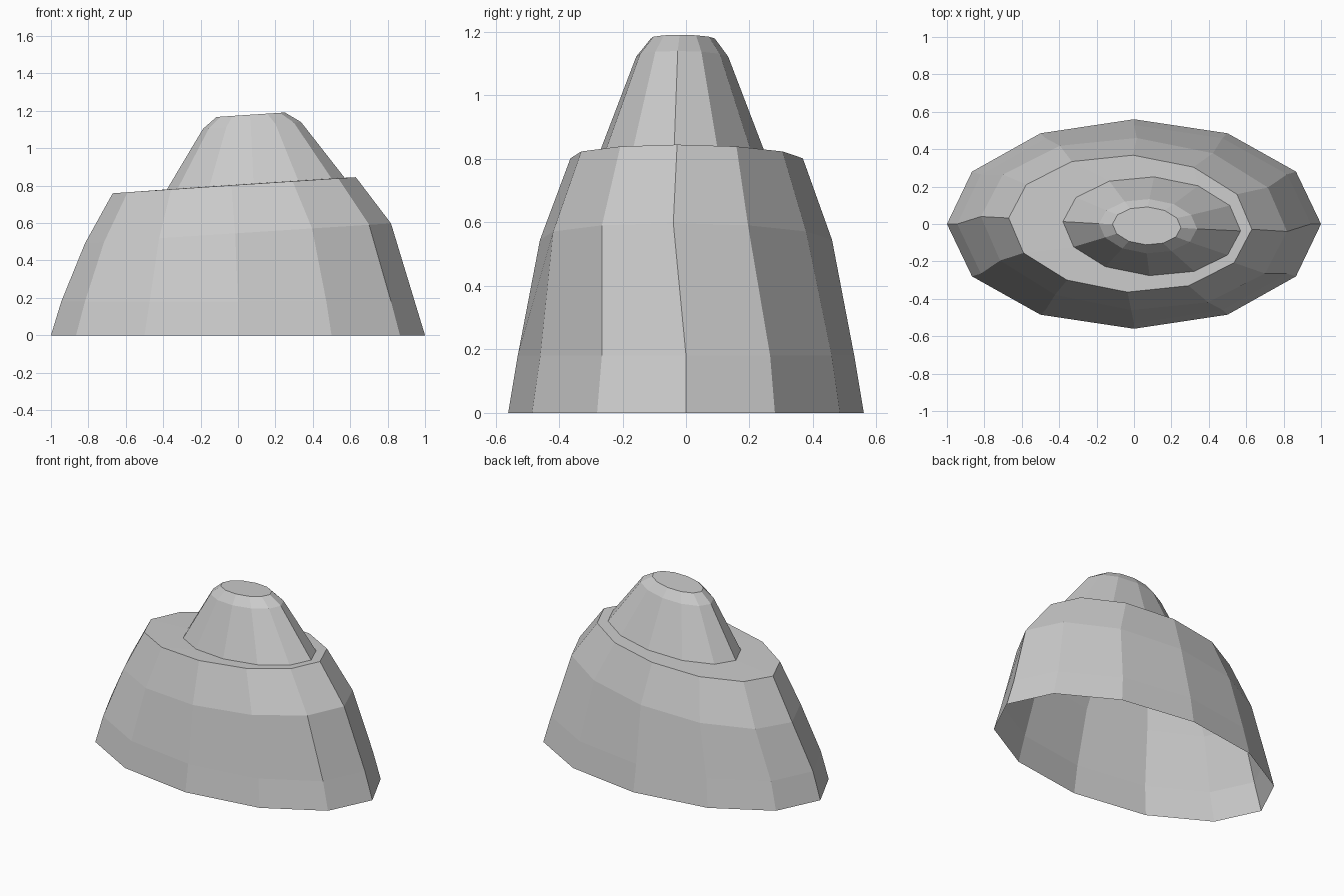
import bpy, bmesh
from math import cos, sin, tau

if "Cube" in bpy.data.objects:
    bpy.data.objects.remove(bpy.data.objects["Cube"])

SIDES = 12

# Each ring: centre, long half-axis, short half-axis (x, y offsets)
RINGS = [
    ((0, 0, 0), (1.0, 0, 0), (0, 0.56, 0)),
    ((0, 0, 0.18), (0.945, 0, 0), (0, 0.53, 0)),
    ((0, 0, 0.545), (0.818, -0.04, 0.053), (0.015, 0.46, 0)),
    ((-0.02, 0.002, 0.802), (0.65, -0.03, 0.043), (0.015, 0.366, 0)),
    ((0.095, -0.012, 0.811), (0.475, -0.025, 0.031), (0.012, 0.264, 0)),
    ((0.075, -0.012, 1.122), (0.262, -0.014, 0.018), (0.007, 0.145, 0)),
    ((0.068, -0.010, 1.179), (0.183, -0.010, 0.012), (0.005, 0.101, 0)),
]


def ring(bm, c, u, v):
    angles = [tau * i / SIDES for i in range(SIDES)]
    return [bm.verts.new([c[k] + u[k] * cos(a) + v[k] * sin(a) for k in range(3)])
            for a in angles]


# Stepped rock mound: tilted oval rings, open underneath, flat cap on top
bm = bmesh.new()
loops = [ring(bm, *r) for r in RINGS]
for low, high in zip(loops, loops[1:]):
    for i in range(SIDES):
        j = (i + 1) % SIDES
        bm.faces.new((low[i], low[j], high[j], high[i]))
bm.faces.new(loops[-1])

mesh = bpy.data.meshes.new("stepped_mound")
bm.to_mesh(mesh)
bm.free()
mound = bpy.data.objects.new("stepped_mound", mesh)
bpy.context.collection.objects.link(mound)
